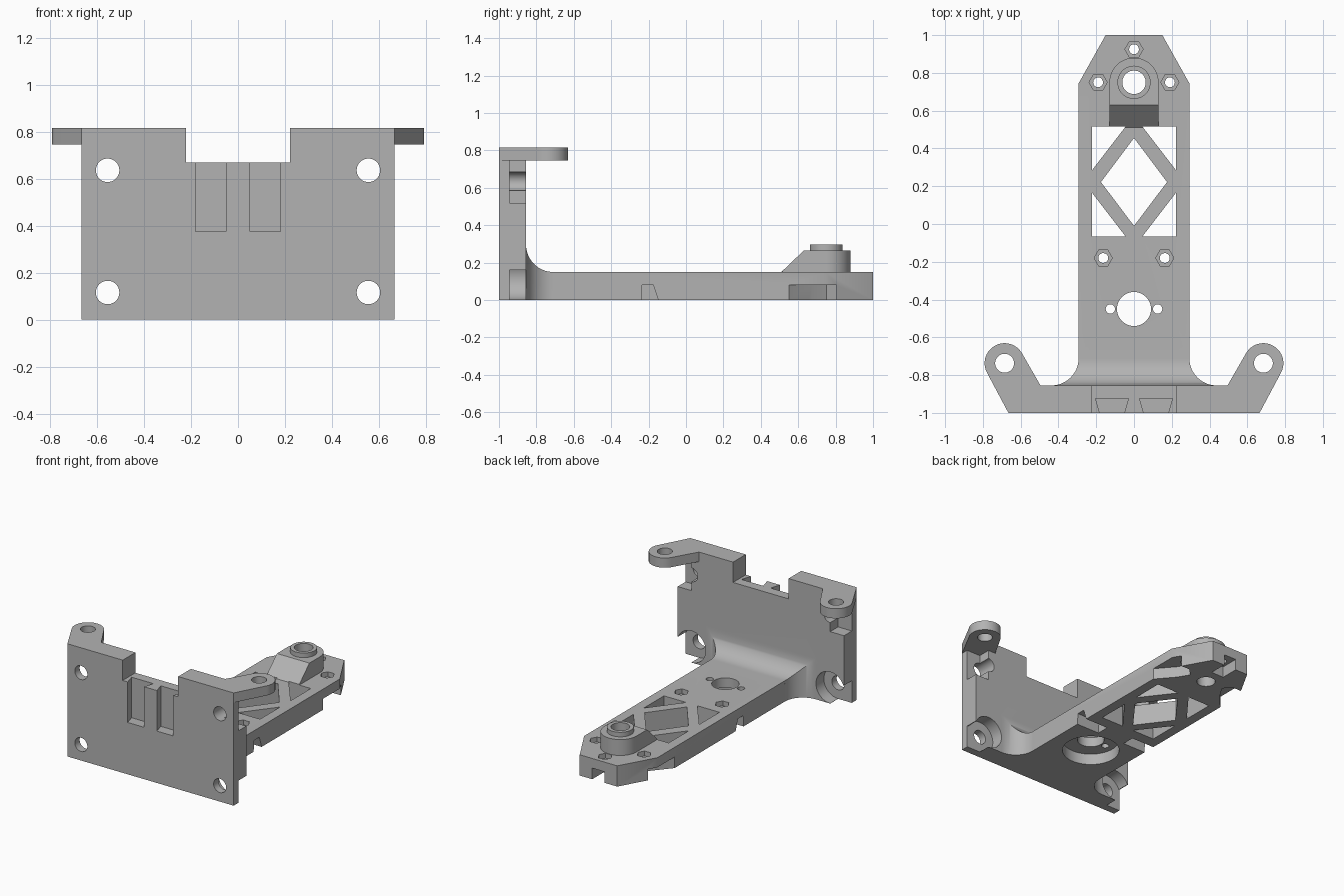
import bpy
import bmesh
import math
from mathutils import Matrix, Vector

if "Cube" in bpy.data.objects:
    bpy.data.objects.remove(bpy.data.objects["Cube"], do_unlink=True)

grey = bpy.data.materials.new("plain grey")
grey.use_nodes = True
colour = (0.45, 0.45, 0.45, 1)
grey.diffuse_color = colour
grey.node_tree.nodes["Principled BSDF"].inputs["Base Color"].default_value = colour

AXES = {
    "z": Matrix.Identity(4),
    "y": Matrix(((1, 0, 0, 0), (0, 0, 1, 0), (0, 1, 0, 0), (0, 0, 0, 1))),  # (x, z) profile
    "x": Matrix(((0, 0, 1, 0), (1, 0, 0, 0), (0, 1, 0, 0), (0, 0, 0, 1))),  # (y, z) profile
}


def prism(name, points, low, high, axis="z"):
    """Extrude a flat outline along an axis."""
    bm = bmesh.new()
    face = bm.faces.new([bm.verts.new((u, v, low)) for u, v in points])
    top = bmesh.ops.extrude_face_region(bm, geom=[face])["geom"]
    moved = [v for v in top if isinstance(v, bmesh.types.BMVert)]
    bmesh.ops.translate(bm, verts=moved, vec=(0, 0, high - low))
    bm.transform(AXES[axis])
    bmesh.ops.recalc_face_normals(bm, faces=bm.faces)
    mesh = bpy.data.meshes.new(name)
    bm.to_mesh(mesh)
    bm.free()
    mesh.materials.append(grey)
    ob = bpy.data.objects.new(name, mesh)
    bpy.context.collection.objects.link(ob)
    return ob


def arc(u, v, r, start=0, end=360, n=40):
    steps = n if end - start == 360 else n + 1
    angles = [math.radians(start + (end - start) * i / n) for i in range(steps)]
    return [(u + r * math.cos(a), v + r * math.sin(a)) for a in angles]


def rect(u0, u1, v0, v1):
    return [(u0, v0), (u1, v0), (u1, v1), (u0, v1)]


def flip(points, s):
    return [(s * u, v) for u, v in points]


def combine(ob, others, operation):
    for other in others:
        mod = ob.modifiers.new("shape", "BOOLEAN")
        mod.operation, mod.object, mod.solver = operation, other, "EXACT"
        bpy.context.view_layer.objects.active = ob
        bpy.ops.object.modifier_apply(modifier=mod.name)
        bpy.data.objects.remove(other, do_unlink=True)


def cut(points, low, high, axis="z"):
    return prism("cutter", points, low, high, axis)


FRONT, BACK, ARM_TOP, SLOT = -1.0, -0.855, 0.15, 0.08

# Upright plate with a notch in its top edge
outline = [(-.665, 0), (.665, 0), (.665, .815), (.222, .815),
           (.222, .668), (-.222, .668), (-.222, .815), (-.665, .815)]
plate = prism("upright_plate", outline, FRONT, BACK, "y")
cuts = []
for s in (1, -1):
    # Screw holes with rear recesses open to the side
    for z, low, high in ((.115, -.1, .16), (.635, .52, .75)):
        cuts.append(cut(arc(s * .555, z, .05), -1.1, -.8, "y"))
        cuts.append(cut(arc(s * .555, z, .114), -.945, -.8, "y"))
        cuts.append(cut(flip(rect(.555, .8, low, high), s), -.945, -.8, "y"))
    # Dovetail slots in the front face
    dovetail = [(.054, -1.01), (.179, -1.01), (.203, -.925), (.03, -.925)]
    cuts.append(cut(flip(dovetail, s), .375, .9))
combine(plate, cuts, "DIFFERENCE")

# Ears with vertical pin holes
ears = []
for s in (1, -1):
    shape = [(.44, BACK), (.44, FRONT), (.665, FRONT)]
    shape += arc(.685, -.737, .106, -30, 150, 28) + [(.495, BACK)]
    ears.append(prism("ear", flip(shape, s), .745, .815))
combine(plate, ears, "UNION")
combine(plate, [cut(arc(s * .685, -.737, .05), .6, .9) for s in (1, -1)], "DIFFERENCE")

# Long arm with a chamfered tip
half = [(.293, -.9), (.293, .745), (.15, 1)]
arm = prism("arm", half + flip(half[::-1], -1), 0, ARM_TOP)

# Curved root that blends the arm into the plate
profile = [(-.9, 0), (-.708, 0)] + arc(-.71, .295, .145, 270, 180, 16) + [(-.9, .295)]
root = prism("arm_root", profile, -.438, .438, "x")
combine(root, [cut(arc(s * .438, -.71, .145, n=64), -.1, .5) for s in (1, -1)], "DIFFERENCE")
combine(arm, [root], "UNION")

# Sloped boss and collar at the tip
boss = prism("boss", [(-.13, .5)] + [(.13, .5)] + arc(0, .75, .13, 0, 180), .1, .265)
combine(boss, [cut([(.3, .1), (.51, .15), (.63, .265), (.63, .4), (.3, .4)], -.2, .2, "x")],
        "DIFFERENCE")
combine(arm, [boss, prism("collar", arc(0, .75, .088), .2, .298)], "UNION")

# Lightening windows, leaving crossed struts
cuts = [cut([(0, .455), (.175, .222), (0, -.01), (-.175, .222)], -.1, .2)]
for s in (1, -1):
    for edge, inner in ((.515, .285), (-.065, .165)):
        cuts.append(cut(flip([(.222, edge), (.045, edge), (.222, inner)], s), -.1, .2))

# Round holes and the wide underside recess
cuts += [cut(arc(0, .75, .062), -.1, .4), cut(arc(0, -.45, .09), -.1, .3),
         cut(arc(0, -.45, .19, n=56), -.1, SLOT)]
cuts += [cut(arc(s * .125, -.45, .025, n=20), -.1, .3) for s in (1, -1)]

# Hexagonal pockets with screw holes
for x, y in ((0, .925), (.19, .75), (-.19, .75), (.163, -.18), (-.163, -.18)):
    cuts.append(cut(arc(x, y, .026, n=20), -.1, .3))
    cuts.append(cut(arc(x, y, .048, n=6), .115, .2))

# Underside nut slots that open at the sides and the tip
cuts.append(cut(rect(-.05, .05, .87, 1.1), -.1, SLOT))
wedge = [(-.24, -.01), (-.235, SLOT), (-.175, SLOT), (-.145, -.01)]
for s in (1, -1):
    cuts.append(cut(wedge, *sorted((s * .11, s * .4)), "x"))
    diagonal = [(.4, .425), (.19, .67), (.14, .75), (.19, .805), (.4, .805)]
    cuts.append(cut(flip(diagonal, s), -.1, SLOT))
combine(arm, cuts, "DIFFERENCE")

# Join into one bracket with sharp edges kept
combine(plate, [arm], "UNION")
plate.name = "mounting_bracket"
bpy.ops.object.select_all(action="DESELECT")
plate.select_set(True)
bpy.context.view_layer.objects.active = plate
bpy.ops.object.shade_smooth_by_angle(angle=math.radians(30))
